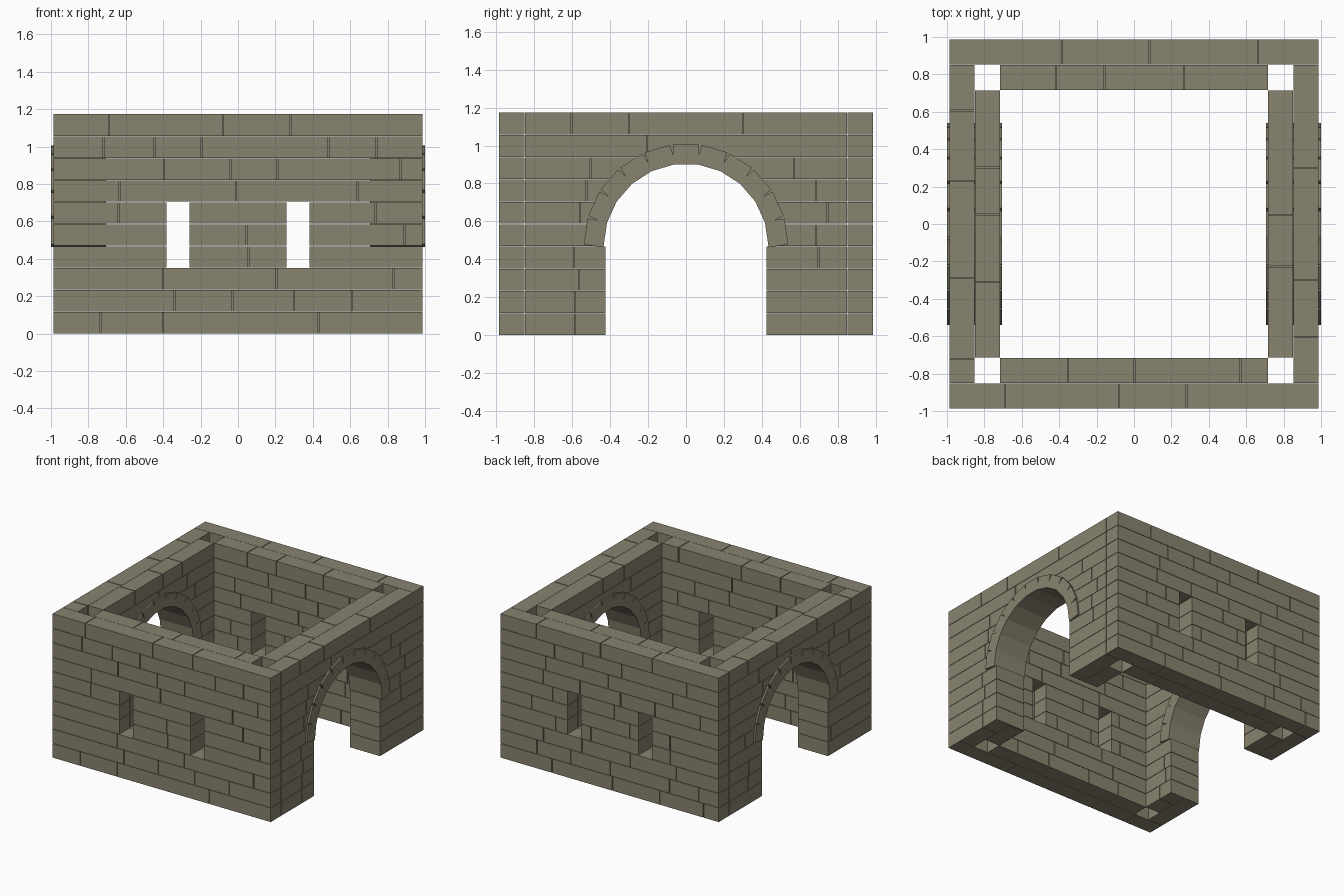
import bpy, bmesh, math, random
from mathutils import Matrix, Vector

random.seed(4)
old = bpy.data.objects.get("Cube")
if old:
    bpy.data.objects.remove(old)

ROWS, COURSE = 10, 0.1175
OUT, MID, INN = 0.986, 0.851, 0.717      # wall planes, outside to inside
GAP, BED = 0.006, 0.003                  # upright and level joints
DOOR, SPRING = 0.425, 0.47               # arch half width and springing height
WINDOWS = [(-0.383, -0.26), (0.26, 0.383)]

stone = bpy.data.materials.new("warm grey stone")
stone.use_nodes = True
COLOUR = (0.25, 0.23, 0.16, 1)
stone.diffuse_color = COLOUR
bsdf = stone.node_tree.nodes["Principled BSDF"]
bsdf.inputs["Base Color"].default_value = COLOUR
bsdf.inputs["Roughness"].default_value = 0.9


def add_box(bm, lo, hi, turn=None):
    lo, hi = Vector(lo), Vector(hi)
    m = Matrix.Translation((lo + hi) / 2) @ Matrix.Diagonal((*(hi - lo), 1))
    bmesh.ops.create_cube(bm, size=1, matrix=turn @ m if turn else m)


def finish(bm, name):
    mesh = bpy.data.meshes.new(name)
    bm.to_mesh(mesh)
    bm.free()
    mesh.materials.append(stone)
    ob = bpy.data.objects.new(name, mesh)
    bpy.context.collection.objects.link(ob)
    return ob


def random_joints(half):
    joints, x = [], -half + random.uniform(0.2, 0.5)
    while x < half - 0.12:
        joints.append(x)
        x += random.uniform(0.25, 0.6)
    return joints


def add_courses(bm, half, near, far, turn, windows=(), joints=None):
    """Lay one skin of bricks along x, between depths near and far."""
    for r in range(ROWS):
        cuts = joints[r] if joints else random_joints(half)
        holes = windows if 3 <= r <= 5 else ()
        cuts = [c for c in cuts if all(not a - 0.06 < c < b + 0.06 for a, b in holes)]
        edges = sorted([-half, half, *cuts, *(e for h in holes for e in h)])
        for a, b in zip(edges, edges[1:]):
            if (a, b) in holes:
                continue
            ga = 0 if a == -half or any(a == h[1] for h in holes) else GAP / 2
            gb = 0 if b == half or any(b == h[0] for h in holes) else GAP / 2
            top = (r + 1) * COURSE - (BED if r < ROWS - 1 else 0)
            add_box(bm, (a + ga, -far, r * COURSE), (b - gb, -near, top), turn)


FRONT_JOINTS = [
    (-0.735, -0.4, 0.43), (-0.34, -0.03, 0.3, 0.61), (-0.4, 0.205, 0.83),
    (0.055,), (0.045, 0.89), (-0.64, 0.735), (-0.635, -0.01, 0.64),
    (-0.395, -0.04, 0.21, 0.87), (-0.72, -0.445, -0.195, 0.485, 0.74),
    (-0.69, -0.08, 0.28)]
SIDE_JOINTS = [
    (-0.585,), (-0.585,), (-0.565,), (-0.59, 0.7), (0.685,), (-0.56, 0.745),
    (-0.525, 0.685), (-0.505, 0.57), (-0.205,), (-0.605, -0.3, 0.3)]

# Window walls: outer skin runs through the corners, inner skin stops at the wells
for name, angle, joints in (("front_wall", 0, FRONT_JOINTS), ("back_wall", math.pi, None)):
    turn = Matrix.Rotation(angle, 4, "Z")
    bm = bmesh.new()
    add_courses(bm, OUT, MID + 0.001, OUT, turn, WINDOWS, joints)
    add_courses(bm, INN, INN, MID - 0.001, turn, WINDOWS)
    finish(bm, name)

# Arch cutter: door opening below, half round above, along x
bm = bmesh.new()
add_box(bm, (-2, -DOOR, -0.1), (2, DOOR, SPRING))
profile = [bm.verts.new((-2, 0.487 * math.cos(t), SPRING - 0.001 + 0.487 * math.sin(t)))
           for t in (math.pi * i / 22 for i in range(23))]
face = bm.faces.new(profile)
ext = bmesh.ops.extrude_face_region(bm, geom=[face])["geom"]
bmesh.ops.translate(bm, vec=(4, 0, 0), verts=[g for g in ext if isinstance(g, bmesh.types.BMVert)])
bmesh.ops.recalc_face_normals(bm, faces=bm.faces)
cutter = finish(bm, "arch_cutter")
cutter.hide_render = True
cutter.hide_viewport = True

# Side walls with arched doorways and their rings of arch stones
STONES = 11
step = math.pi / STONES
for side, angle, joints in (("left", math.pi / 2, SIDE_JOINTS), ("right", -math.pi / 2, None)):
    turn = Matrix.Rotation(angle, 4, "Z")
    bm = bmesh.new()
    add_courses(bm, MID - 0.002, MID + 0.001, OUT, turn, (), joints)
    add_courses(bm, INN - 0.002, INN, MID - 0.001, turn)
    wall = finish(bm, side + "_wall")
    cut = wall.modifiers.new("arch", "BOOLEAN")
    cut.object = cutter
    cut.operation = "DIFFERENCE"
    cut.solver = "EXACT"
    cut.use_self = True

    bm = bmesh.new()
    for i in range(STONES):
        tilt = (i + 0.5) * step - math.pi / 2
        place = turn @ Matrix.Translation((0, 0, SPRING)) @ Matrix.Rotation(tilt, 4, "Y")
        add_box(bm, (-0.069, -1, 0.43), (0.069, -0.705, 0.535), place)
    finish(bm, side + "_arch_ring")
